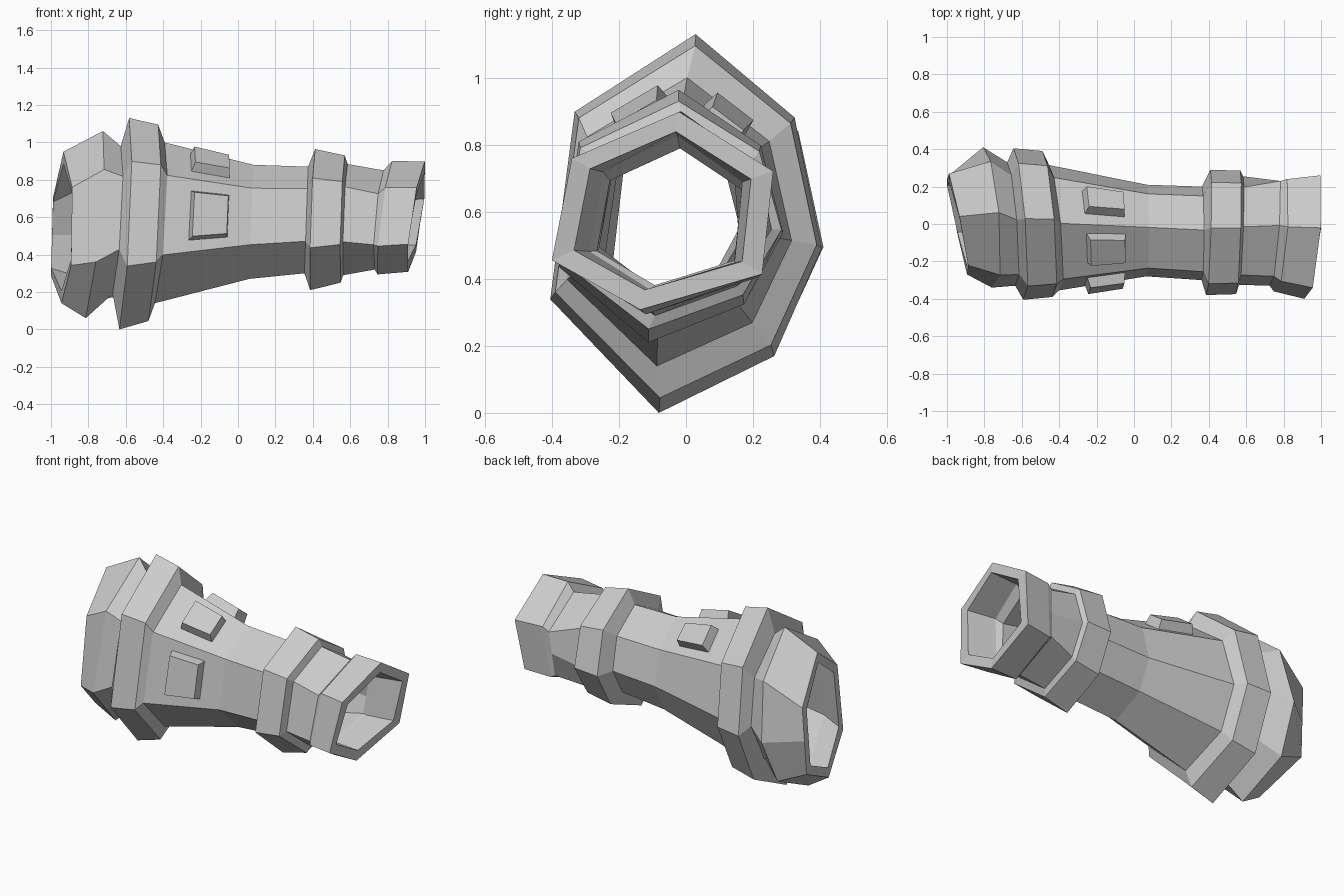
import bpy
import bmesh
from mathutils import Vector

cube = bpy.data.objects.get("Cube")
if cube:
    bpy.data.objects.remove(cube, do_unlink=True)

# One plain grey material
grey = bpy.data.materials.new("plain grey")
grey.use_nodes = True
GREY = (0.6, 0.6, 0.6, 1.0)
grey.diffuse_color = GREY
grey.node_tree.nodes["Principled BSDF"].inputs["Base Color"].default_value = GREY

# Unit cross-sections (y, z): top, front upper, front lower, bottom,
# back lower, back middle, back upper
SEVEN = [(.07, 1), (-.82, .59), (-1, -.4), (-.2, -1), (.65, -.7), (1, -.13), (.8, .56)]
SIX = [(.15, 1), (-.82, .53), (-1, -.5), (-.2, -1), (.9, -.64), (.95, -.12), (1, .4)]

# Stations: section, x, centre y, centre z, radius y, radius z, lean by z, lean by y
STATIONS = {
    "rim": (SIX, -.94, 0, .545, .27, .405, .015, -.055),
    "shoulder": (SEVEN, -.77, .035, .56, .375, .5, .05, -.03),
    "big groove": (SEVEN, -.65, 0, .585, .33, .395, .025, -.025),
    "big ring start": (SEVEN, -.61, 0, .565, .405, .565, .03, -.03),
    "big ring end": (SEVEN, -.455, 0, .57, .39, .525, .03, -.03),
    "barrel start": (SEVEN, -.42, -.02, .57, .335, .43, .03, -.03),
    "barrel waist": (SEVEN, .07, -.035, .575, .245, .305, .01, 0),
    "barrel end": (SEVEN, .365, -.05, .585, .25, .285, .01, 0),
    "small ring start": (SEVEN, .4, -.045, .587, .335, .377, .012, .01),
    "small ring end": (SEVEN, .56, -.045, .59, .33, .34, .01, .01),
    "neck start": (SEVEN, .575, -.035, .587, .29, .297, .01, .01),
    "neck end": (SIX, .755, -.05, .585, .28, .265, .02, .02),
    "collar start": (SIX, .785, -.06, .597, .3, .303, .035, .02),
    "collar end": (SIX, .955, -.07, .603, .33, .295, .04, .025),
}

# Bore from the collar back to the rim: station and share of its outer size
BORE = [("collar end", .8), ("collar start", .76), ("neck end", .77),
        ("neck start", .77), ("barrel end", .84), ("barrel waist", .84),
        ("barrel start", .85), ("shoulder", .82), ("rim", .84)]


def section(name, size=1.0):
    """Corner points of one leaning cross-section."""
    shape, x, cy, cz, ry, rz, lean_z, lean_y = STATIONS[name]
    return [Vector((x + lean_z * z + lean_y * y,
                    cy + ry * size * y, cz + rz * size * z)) for y, z in shape]


def finish(name, bm):
    bmesh.ops.recalc_face_normals(bm, faces=bm.faces)
    mesh = bpy.data.meshes.new(name)
    bm.to_mesh(mesh)
    bm.free()
    mesh.materials.append(grey)
    obj = bpy.data.objects.new(name, mesh)
    bpy.context.collection.objects.link(obj)
    return obj


# Hollow tube: outer skin, then back along the bore to where it began
bm = bmesh.new()
loops = [section(n) for n in STATIONS] + [section(n, s) for n, s in BORE]
rings = [[bm.verts.new(p) for p in loop] for loop in loops]
for a, b in zip(rings, rings[1:] + rings[:1]):
    for i in range(len(a)):
        j = (i + 1) % len(a)
        bm.faces.new((a[i], a[j], b[j], b[i]))
finish("hollow_tube", bm)


def add_pad(name, first, second, v0, v1):
    """Raised tapered pad on the barrel side between two corners."""
    start, waist = section("barrel start"), section("barrel waist")

    def on_side(u, v):
        return start[first].lerp(start[second], v).lerp(
            waist[first].lerp(waist[second], v), u)

    base = [on_side(.28, v0), on_side(.74, v0), on_side(.74, v1), on_side(.28, v1)]
    middle = sum(base, Vector()) / 4
    out = (base[2] - base[0]).cross(base[3] - base[1]).normalized()
    if out.dot(middle - Vector((middle.x, 0, .57))) < 0:
        out = -out
    bm = bmesh.new()
    low = [bm.verts.new(p - out * .02) for p in base]
    high = [bm.verts.new(middle + (p - middle) * .86 + out * .055) for p in base]
    bm.faces.new(low)
    bm.faces.new(high)
    for i in range(4):
        j = (i + 1) % 4
        bm.faces.new((low[i], low[j], high[j], high[i]))
    finish(name, bm)


# Pads on the two upper sides and the front side
add_pad("front_top_pad", 0, 1, .16, .75)
add_pad("front_side_pad", 1, 2, .15, .85)
add_pad("back_top_pad", 0, 6, .25, .8)
